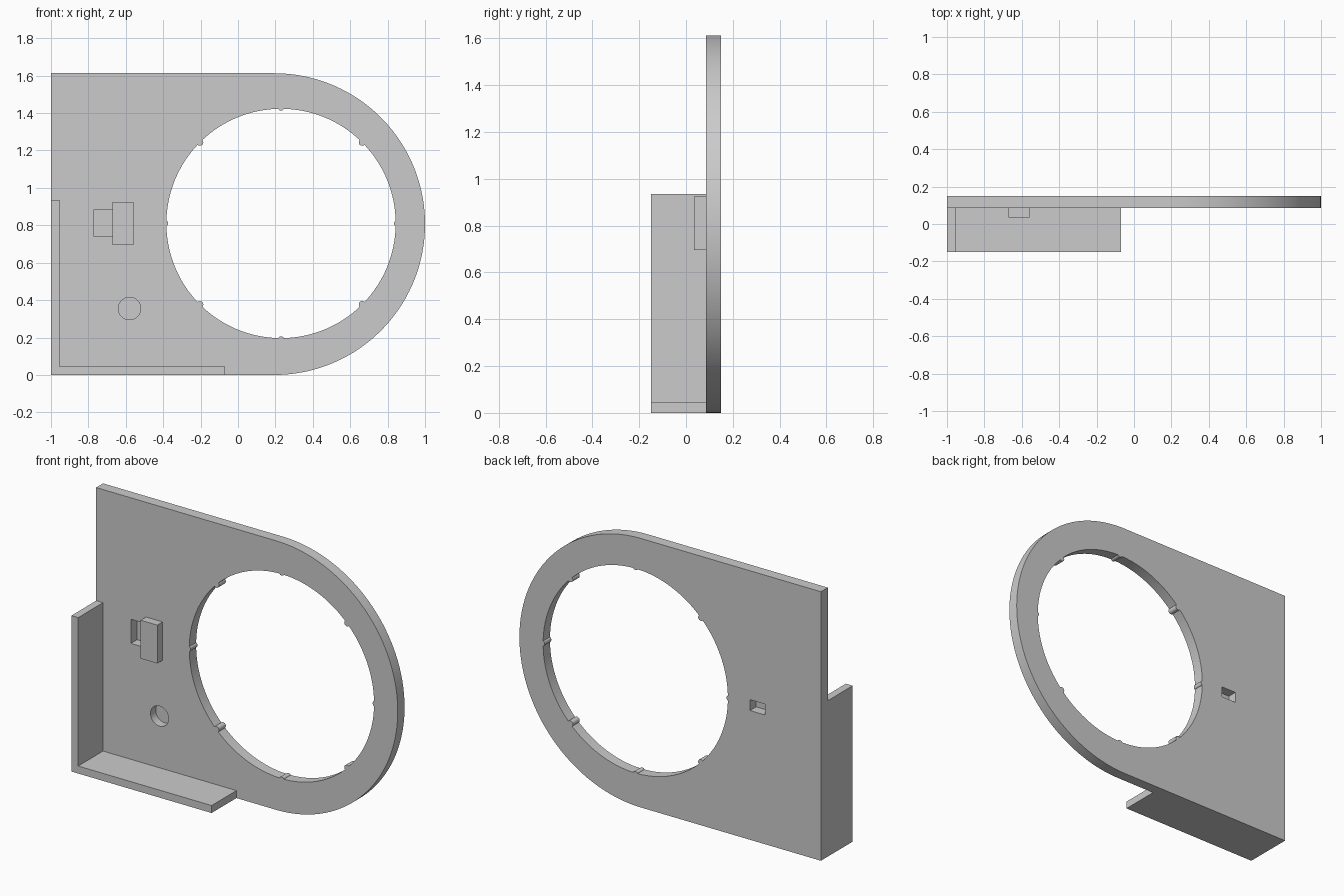
import bpy
import bmesh
from math import cos, sin, pi, sqrt

default = bpy.data.objects.get("Cube")
if default:
    bpy.data.objects.remove(default, do_unlink=True)

FRONT, PLATE, BACK = -0.15, 0.085, 0.15
HEIGHT = 1.613


def arc(cx, cz, r, start, end, steps):
    """Points along an arc in the xz plane."""
    angles = [start + (end - start) * i / steps for i in range(steps + 1)]
    return [(cx + r * cos(a), cz + r * sin(a)) for a in angles]


def rect(x0, x1, z0, z1):
    return [(x0, z0), (x1, z0), (x1, z1), (x0, z1)]


def prism(name, outline, y0, y1):
    """Extrude an xz outline from y0 to y1."""
    bm = bmesh.new()
    face = bm.faces.new([bm.verts.new((x, y0, z)) for x, z in outline])
    result = bmesh.ops.extrude_face_region(bm, geom=[face])
    verts = [v for v in result["geom"] if isinstance(v, bmesh.types.BMVert)]
    bmesh.ops.translate(bm, verts=verts, vec=(0, y1 - y0, 0))
    bmesh.ops.recalc_face_normals(bm, faces=bm.faces)
    mesh = bpy.data.meshes.new(name)
    bm.to_mesh(mesh)
    bm.free()
    obj = bpy.data.objects.new(name, mesh)
    bpy.context.collection.objects.link(obj)
    return obj


def select_only(obj):
    bpy.ops.object.select_all(action="DESELECT")
    obj.select_set(True)
    bpy.context.view_layer.objects.active = obj


def cut(target, cutter):
    cutter.hide_render = True
    mod = target.modifiers.new("cut", "BOOLEAN")
    mod.operation = "DIFFERENCE"
    mod.solver = "EXACT"
    mod.object = cutter
    select_only(target)
    bpy.ops.object.modifier_apply(modifier=mod.name)
    bpy.data.objects.remove(cutter, do_unlink=True)


def ribbed_circle(cx, cz, r):
    """Circle with eight small rounded ribs; the diagonal ones stand prouder."""
    points = []
    for k in range(8):
        centre = k * pi / 4
        half, depth = (0.018, 0.018) if k % 2 else (0.014, 0.009)
        for i in range(13):
            s = -cos(pi * i / 12)
            a = centre + s * half / r
            rr = r - depth * sqrt(max(0, 1 - s * s))
            points.append((cx + rr * cos(a), cz + rr * sin(a)))
        # plain rim up to the next rib
        for i in range(1, 16):
            a = centre + 0.03 + (pi / 4 - 0.06) * i / 16
            points.append((cx + r * cos(a), cz + r * sin(a)))
    return points


# Back plate with a rounded end
radius = HEIGHT / 2
outline = [(-1, HEIGHT), (-1, 0)] + arc(1 - radius, radius, radius, -pi / 2, pi / 2, 96)
plate = prism("back_plate", outline, PLATE, BACK)

# Large ribbed opening
cut(plate, prism("opening_cutter", ribbed_circle(0.23, 0.81, 0.613), 0, 0.3))

# Blind recesses: front slot, round socket, rear slot
cut(plate, prism("slot_cutter", rect(-0.77, -0.67, 0.74, 0.885), 0, 0.143))
cut(plate, prism("socket_cutter", arc(-0.58, 0.355, 0.06, 0, 2 * pi * 47 / 48, 47), 0, 0.135))
cut(plate, prism("rear_slot_cutter", rect(-0.63, -0.53, 0.775, 0.84), 0.092, 0.3))

select_only(plate)
bpy.ops.object.shade_smooth_by_angle(angle=0.5)

# L-shaped flange along the side and bottom
prism("corner_flange",
      [(-1, 0), (-0.07, 0), (-0.07, 0.045), (-0.955, 0.045), (-0.955, 0.935), (-1, 0.935)],
      FRONT, PLATE)

# Raised block beside the front slot
prism("latch_block", rect(-0.67, -0.56, 0.695, 0.925), 0.035, PLATE)
